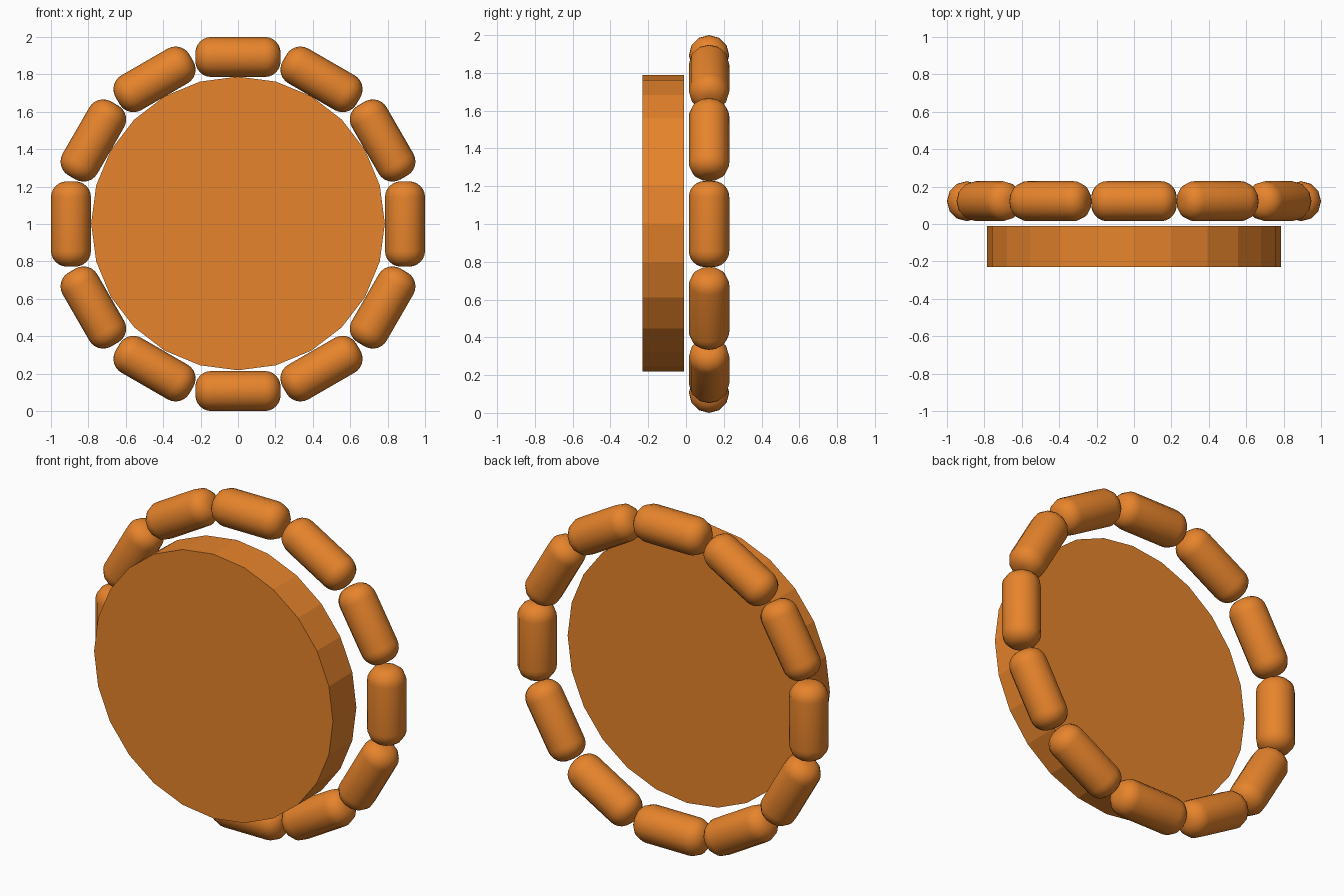
import bpy, bmesh, math
from mathutils import Matrix

if "Cube" in bpy.data.objects:
    bpy.data.objects.remove(bpy.data.objects["Cube"])

mat = bpy.data.materials.new("orange")
mat.diffuse_color = (0.8, 0.23, 0.025, 1)
mat.use_nodes = True
mat.node_tree.nodes["Principled BSDF"].inputs["Base Color"].default_value = mat.diffuse_color

CENTRE_Z = 1.0


def finish(bm, name):
    bmesh.ops.recalc_face_normals(bm, faces=bm.faces[:])
    me = bpy.data.meshes.new(name)
    bm.to_mesh(me)
    bm.free()
    me.materials.append(mat)
    ob = bpy.data.objects.new(name, me)
    bpy.context.collection.objects.link(ob)
    return ob


# Flat 24-sided disc at the front
bm = bmesh.new()
bmesh.ops.create_cone(bm, cap_ends=True, segments=24, radius1=0.785, radius2=0.785, depth=0.22,
                      matrix=Matrix.Translation((0, -0.12, CENTRE_Z + 0.003)) @ Matrix.Rotation(math.pi / 2, 4, 'X'))
finish(bm, "front_disc")


# Capsule with rounded ends and a tiny flat cap, long axis along x
def capsule(name, radius=0.107, half=0.228, cap=0.022, sides=12, steps=6):
    bm = bmesh.new()
    r = radius - cap
    arc = [(half - r + r * math.sin(a), cap + r * math.cos(a))
           for a in (i * math.pi / 2 / steps for i in range(steps + 1))]
    profile = [(-x, q) for x, q in reversed(arc)] + arc
    rings = [[bm.verts.new((x, q * math.cos(t), q * math.sin(t)))
              for t in (2 * math.pi * k / sides for k in range(sides))] for x, q in profile]
    for a, b in zip(rings, rings[1:]):
        for k in range(sides):
            n = (k + 1) % sides
            bm.faces.new((a[k], a[n], b[n], b[k]))
    bm.faces.new(rings[0])
    bm.faces.new(rings[-1])
    for f in bm.faces:
        f.smooth = True
    return finish(bm, name)


# Ring of twelve capsules behind the disc
for i in range(12):
    ob = capsule(f"ring_capsule_{i + 1}")
    spin = Matrix.Rotation(i * math.pi / 6, 4, 'Y')
    ob.data.transform(Matrix.Translation((0, 0.122, CENTRE_Z)) @ spin @ Matrix.Translation((0, 0, 0.893)))
